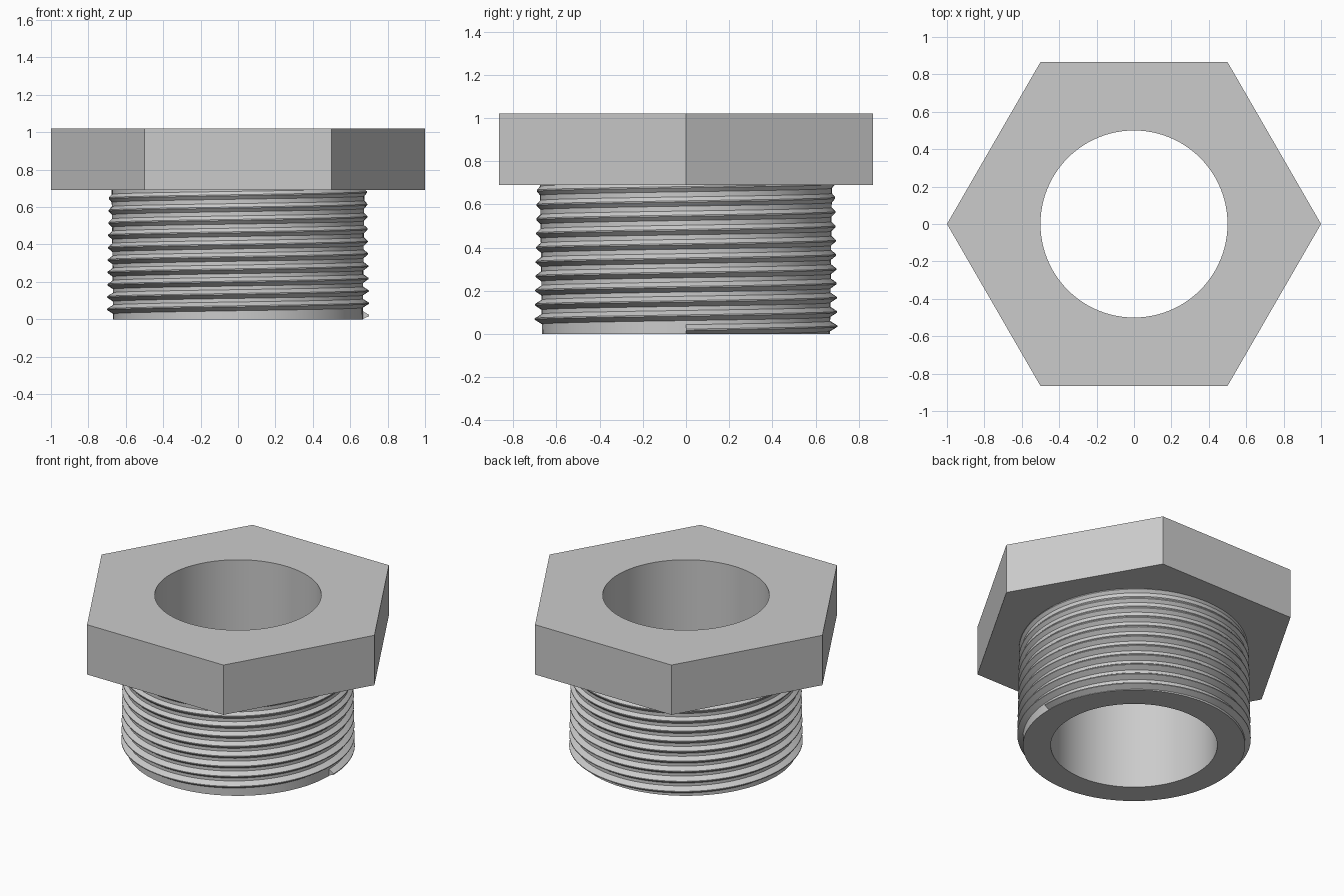
import bpy, bmesh, math

if "Cube" in bpy.data.objects:
    bpy.data.objects.remove(bpy.data.objects["Cube"])

GREY = (0.6, 0.6, 0.6, 1.0)
BORE, HEAD_Z, TOP_Z = 0.5, 0.69, 1.02
CORE_LOW, CORE_HIGH = 0.667, 0.676
TIP_LOW, TIP_HIGH = 0.702, 0.69
PITCH, HALF_WIDTH, START_Z = 0.066, 0.026, 0.02
SIDES = 96

metal = bpy.data.materials.new("grey metal")
metal.use_nodes = True
metal.diffuse_color = GREY
metal.node_tree.nodes["Principled BSDF"].inputs["Base Color"].default_value = GREY


def finish(name, bm):
    bmesh.ops.recalc_face_normals(bm, faces=bm.faces)
    mesh = bpy.data.meshes.new(name)
    bm.to_mesh(mesh)
    bm.free()
    mesh.materials.append(metal)
    obj = bpy.data.objects.new(name, mesh)
    bpy.context.collection.objects.link(obj)
    bpy.ops.object.select_all(action="DESELECT")
    obj.select_set(True)
    bpy.context.view_layer.objects.active = obj
    bpy.ops.object.shade_smooth_by_angle(angle=math.radians(25))
    return obj


def ring(bm, radius_at, z):
    verts = []
    for i in range(SIDES):
        a = math.tau * i / SIDES
        r = radius_at(a)
        verts.append(bm.verts.new((r * math.cos(a), r * math.sin(a), z)))
    return verts


def tube(name, rings):
    """Closed tube through a loop of (radius function, height) rings."""
    bm = bmesh.new()
    loops = [ring(bm, r, z) for r, z in rings]
    for k, low in enumerate(loops):
        high = loops[(k + 1) % len(loops)]
        for i in range(SIDES):
            j = (i + 1) % SIDES
            bm.faces.new((low[i], low[j], high[j], high[i]))
    bmesh.ops.dissolve_limit(bm, angle_limit=math.radians(0.5),
                             verts=bm.verts, edges=bm.edges)
    return finish(name, bm)


def constant(r):
    return lambda a: r


def hexagon(a):
    sector = math.pi / 3
    return math.cos(sector / 2) / math.cos(a % sector - sector / 2)


# Hexagonal head with a round bore
tube("hex_head", [(constant(BORE), HEAD_Z), (hexagon, HEAD_Z),
                  (hexagon, TOP_Z), (constant(BORE), TOP_Z)])

# Hollow shank below the head
tube("shank", [(constant(BORE), 0), (constant(CORE_LOW), 0),
               (constant(CORE_HIGH), HEAD_Z), (constant(BORE), HEAD_Z)])

# Helical thread: a triangular ridge starting on the left side
bm = bmesh.new()
steps = int((HEAD_Z - START_Z) / PITCH * SIDES) + SIDES // 2
sections = []
for s in range(steps + 1):
    a = math.tau * s / SIDES
    z = START_Z + PITCH * s / SIDES
    t = min(z / HEAD_Z, 1)
    root = CORE_LOW + (CORE_HIGH - CORE_LOW) * t - 0.004
    tip = TIP_LOW + (TIP_HIGH - TIP_LOW) * t
    profile = [(root, z - HALF_WIDTH), (tip, z - 0.003),
               (tip, z + 0.003), (root, z + HALF_WIDTH)]
    sections.append([bm.verts.new((r * math.cos(a), r * math.sin(a),
                                   min(max(h, 0), HEAD_Z + 0.01)))
                     for r, h in profile])
for p, q in zip(sections, sections[1:]):
    for i in range(4):
        j = (i + 1) % 4
        bm.faces.new((p[i], p[j], q[j], q[i]))
bm.faces.new(sections[0])
bm.faces.new(sections[-1])
bmesh.ops.dissolve_degenerate(bm, dist=1e-5, edges=bm.edges)
finish("thread", bm)
